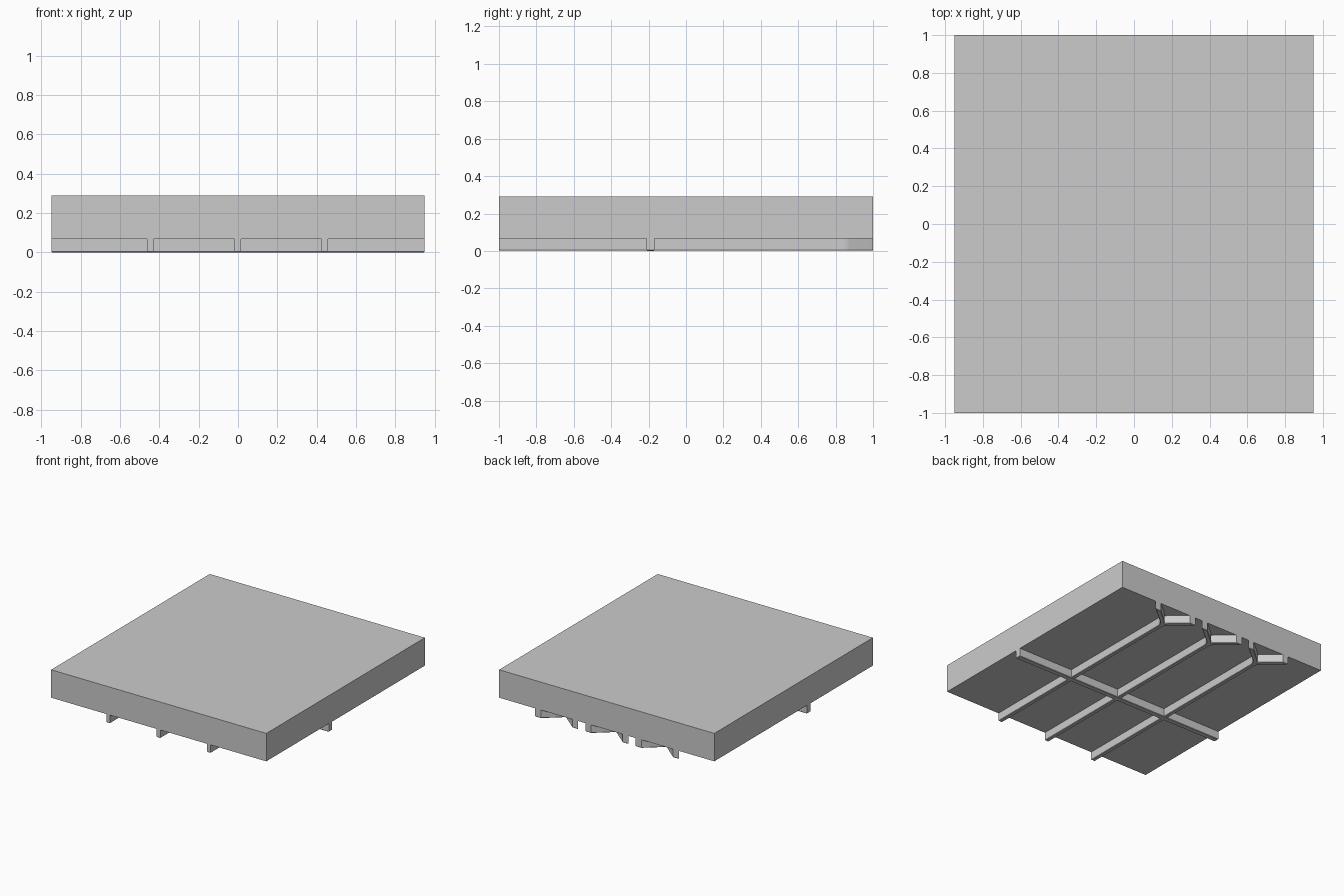
import bpy, bmesh
from math import sin, cos, acos, radians

if "Cube" in bpy.data.objects:
    bpy.data.objects.remove(bpy.data.objects["Cube"])

RIB_TOP, TOP = 0.067, 0.29


def extrude_outline(name, pts, z0, z1, bevel=0.0):
    bm = bmesh.new()
    face = bm.faces.new([bm.verts.new((x, y, z0)) for x, y in pts])
    ext = bmesh.ops.extrude_face_region(bm, geom=[face], use_keep_orig=True)
    for v in ext["geom"]:
        if isinstance(v, bmesh.types.BMVert):
            v.co.z = z1
    bmesh.ops.recalc_face_normals(bm, faces=bm.faces[:])
    if bevel:
        low = [e for e in bm.edges if all(abs(v.co.z - z0) < 1e-6 for v in e.verts)]
        bmesh.ops.bevel(bm, geom=low, offset=bevel, segments=1, affect='EDGES')
    mesh = bpy.data.meshes.new(name)
    bm.to_mesh(mesh)
    bm.free()
    ob = bpy.data.objects.new(name, mesh)
    bpy.context.collection.objects.link(ob)
    return ob


def rect(x0, x1, y0, y1):
    return [(x0, y0), (x1, y0), (x1, y1), (x0, y1)]


def forked_outline(cx, h=0.0165, r=0.10, y_bend=0.815, ang=radians(50), n=7):
    # right half: outer edge of the arm, cut flush at the back, inner edge to the crotch
    def offset(t, s):
        return (r * (1 - cos(t)) + s * h * cos(t), y_bend + r * sin(t) - s * h * sin(t))

    def at_back(p):
        return (p[0] + (1 - p[1]) * sin(ang) / cos(ang), 1.0)

    t0 = acos(r / (r + h))
    outer = [offset(ang * i / n, 1) for i in range(n + 1)]
    inner = [offset(ang + (t0 - ang) * i / 3, -1) for i in range(4)]
    half = [(h, -1.0)] + outer + [at_back(outer[-1]), at_back(inner[0])] + inner
    left = [(-x, y) for x, y in reversed(half[:-1])]
    return [(cx + x, y) for x, y in half + left]


# Thick slab
extrude_outline("slab", rect(-0.95, 0.95, -1, 1), RIB_TOP, TOP)

# Cross rib under the slab
extrude_outline("cross_rib", rect(-0.95, 0.95, -0.212, -0.169), 0.0, RIB_TOP, 0.004)

# Three long ribs, each forking at the back
for i, cx in enumerate((-0.446, -0.002, 0.442)):
    rib = extrude_outline(f"forked_rib_{i + 1}", forked_outline(cx), 0.001, RIB_TOP, 0.004)
    bpy.ops.object.select_all(action='DESELECT')
    rib.select_set(True)
    bpy.context.view_layer.objects.active = rib
    bpy.ops.object.shade_smooth_by_angle(angle=radians(25))
